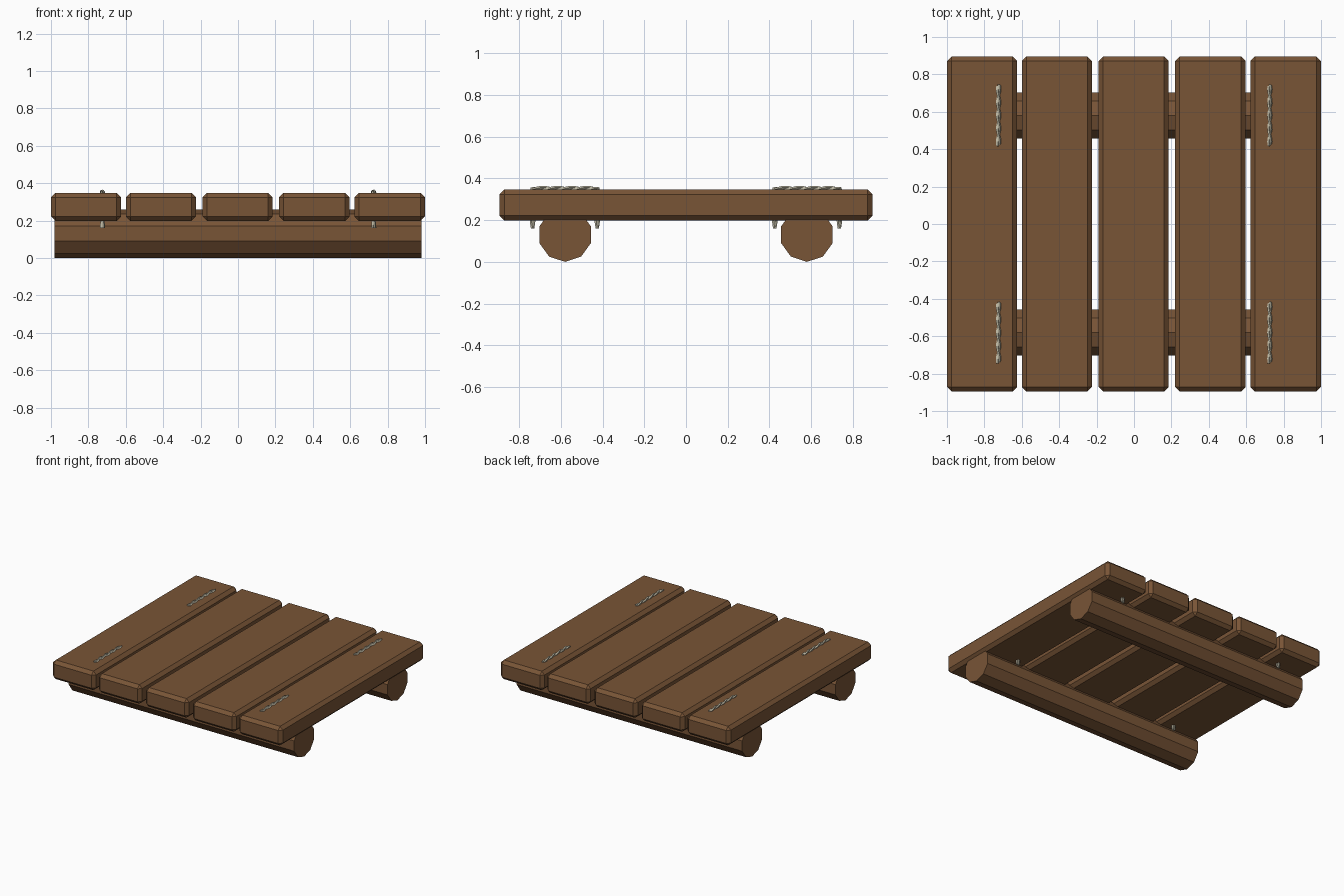
import bpy, bmesh, math
from mathutils import Vector

if "Cube" in bpy.data.objects:
    bpy.data.objects.remove(bpy.data.objects["Cube"])


def material(name, col):
    m = bpy.data.materials.new(name)
    m.diffuse_color = (*col, 1)
    m.use_nodes = True
    m.node_tree.nodes["Principled BSDF"].inputs["Base Color"].default_value = m.diffuse_color
    return m


wood = material("brown_wood", (0.19, 0.09, 0.037))
wire = material("pale_rope", (0.50, 0.47, 0.36))


def finish(bm, name, mat):
    bmesh.ops.recalc_face_normals(bm, faces=bm.faces[:])
    me = bpy.data.meshes.new(name)
    bm.to_mesh(me)
    bm.free()
    me.materials.append(mat)
    ob = bpy.data.objects.new(name, me)
    bpy.context.collection.objects.link(ob)
    return ob


# five chamfered planks
for i, (x0, x1) in enumerate([(-1, -0.625), (-0.6, -0.225), (-0.19, 0.185),
                              (0.22, 0.597), (0.622, 1)]):
    bm = bmesh.new()
    bmesh.ops.create_cube(bm, size=1)
    for v in bm.verts:
        v.co = Vector(((x0 + x1) / 2 + v.co.x * (x1 - x0), v.co.y * 1.79, 0.273 + v.co.z * 0.15))
    bmesh.ops.bevel(bm, geom=bm.edges[:], offset=0.024, segments=1, affect='EDGES')
    finish(bm, f"plank_{i + 1}", wood)

# two ten-sided logs running under the planks
for name, y in (("front_log", -0.58), ("back_log", 0.58)):
    bm = bmesh.new()
    ends = []
    for x in (-0.982, 0.982):
        ends.append([bm.verts.new((x, y + 0.13 * math.cos(a), 0.13 + 0.13 * math.sin(a)))
                     for a in (math.radians(-90 + 36 * k) for k in range(10))])
    for k in range(10):
        n = (k + 1) % 10
        bm.faces.new((ends[0][k], ends[0][n], ends[1][n], ends[1][k]))
    for ring in ends:
        bm.faces.new(ring)
    finish(bm, name, wood)


# twisted two-strand lashings: down through the plank, across the top, down again
def lashing(name, cx, cy):
    h, top, low = 0.155, 0.351, 0.16
    corners = [Vector((0, -h, low)), Vector((0, -h, top)), Vector((0, h, top)), Vector((0, h, low))]
    path = []
    for a, b, n in zip(corners, corners[1:], (8, 20, 8)):
        path += [a.lerp(b, k / n) for k in range(n)]
    path.append(corners[-1])
    side = Vector((1, 0, 0))
    bm = bmesh.new()
    for strand in (0, math.pi):
        rings = []
        for k, p in enumerate(path):
            t = (path[min(k + 1, len(path) - 1)] - path[max(k - 1, 0)]).normalized()
            up = side.cross(t)
            a = strand + k * 0.7
            c = p + (side * math.cos(a) + up * math.sin(a)) * 0.006
            rings.append([bm.verts.new(c + Vector((cx, cy, 0))
                          + (side * math.cos(b) + up * math.sin(b)) * 0.0085)
                          for b in (j * math.tau / 5 for j in range(5))])
        for r, s in zip(rings, rings[1:]):
            for j in range(5):
                n = (j + 1) % 5
                bm.faces.new((r[j], r[n], s[n], s[j]))
        bm.faces.new(rings[0])
        bm.faces.new(rings[-1])
    finish(bm, name, wire)


for sx, sn in ((-1, "left"), (1, "right")):
    for sy, fn in ((-1, "front"), (1, "back")):
        lashing(f"{fn}_{sn}_lashing", sx * 0.725, sy * 0.581)
